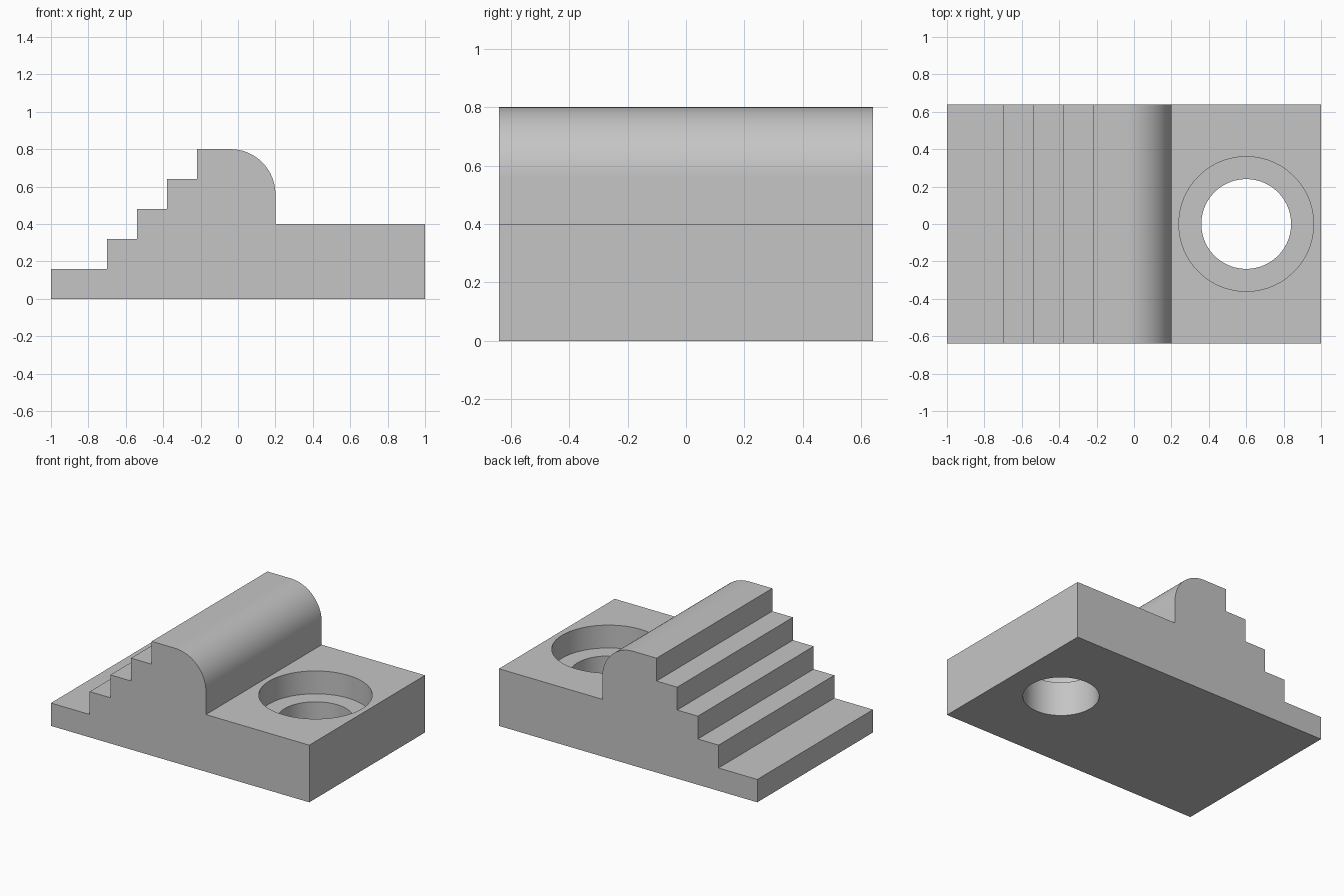
import bpy, bmesh, math

if "Cube" in bpy.data.objects:
    bpy.data.objects.remove(bpy.data.objects["Cube"], do_unlink=True)

HALF_DEPTH = 0.64
BASE_TOP = 0.4
RISE = 0.16
TOP = 0.8
ROUND = 0.24
WALL_X = 0.2

# Plain grey material
grey = bpy.data.materials.new("plain_grey")
grey.use_nodes = True
colour = (0.56, 0.56, 0.56, 1)
grey.diffuse_color = colour
grey.node_tree.nodes["Principled BSDF"].inputs["Base Color"].default_value = colour

# Side profile: base, stairs, rounded ridge, flat deck
profile = [(1, 0), (-1, 0), (-1, RISE)]
for i, x in enumerate((-0.7, -0.54, -0.38, -0.22)):
    profile += [(x, RISE * (i + 1)), (x, RISE * (i + 2))]
SEGMENTS = 24
for i in range(SEGMENTS + 1):
    a = math.pi / 2 * (1 - i / SEGMENTS)
    profile.append((WALL_X - ROUND + ROUND * math.cos(a),
                    TOP - ROUND + ROUND * math.sin(a)))
profile += [(WALL_X, BASE_TOP), (1, BASE_TOP)]

# Extrude the profile from front to back
bm = bmesh.new()
face = bm.faces.new([bm.verts.new((x, -HALF_DEPTH, z)) for x, z in profile])
result = bmesh.ops.extrude_face_region(bm, geom=[face])
moved = [v for v in result["geom"] if isinstance(v, bmesh.types.BMVert)]
bmesh.ops.translate(bm, verts=moved, vec=(0, 2 * HALF_DEPTH, 0))
bmesh.ops.recalc_face_normals(bm, faces=bm.faces)
mesh = bpy.data.meshes.new("stepped_block")
bm.to_mesh(mesh)
bm.free()
block = bpy.data.objects.new("stepped_block", mesh)
bpy.context.collection.objects.link(block)
mesh.materials.append(grey)


def bore(name, radius, bottom, top):
    """Cut a round vertical hole in the deck."""
    bpy.ops.mesh.primitive_cylinder_add(
        vertices=96, radius=radius, depth=top - bottom,
        location=(0.6, 0, (top + bottom) / 2))
    cutter = bpy.context.object
    cutter.name = name
    cutter.hide_render = True
    cutter.data.materials.append(grey)
    mod = block.modifiers.new(name, "BOOLEAN")
    mod.operation = "DIFFERENCE"
    mod.solver = "EXACT"
    mod.object = cutter
    bpy.ops.object.select_all(action="DESELECT")
    block.select_set(True)
    bpy.context.view_layer.objects.active = block
    bpy.ops.object.modifier_apply(modifier=name)
    bpy.data.objects.remove(cutter, do_unlink=True)


# Wide recess, then the narrower through hole
bore("recess", 0.36, 0.24, 0.6)
bore("through_hole", 0.24, -0.2, 0.6)

bpy.ops.object.shade_smooth_by_angle(angle=math.radians(30))
